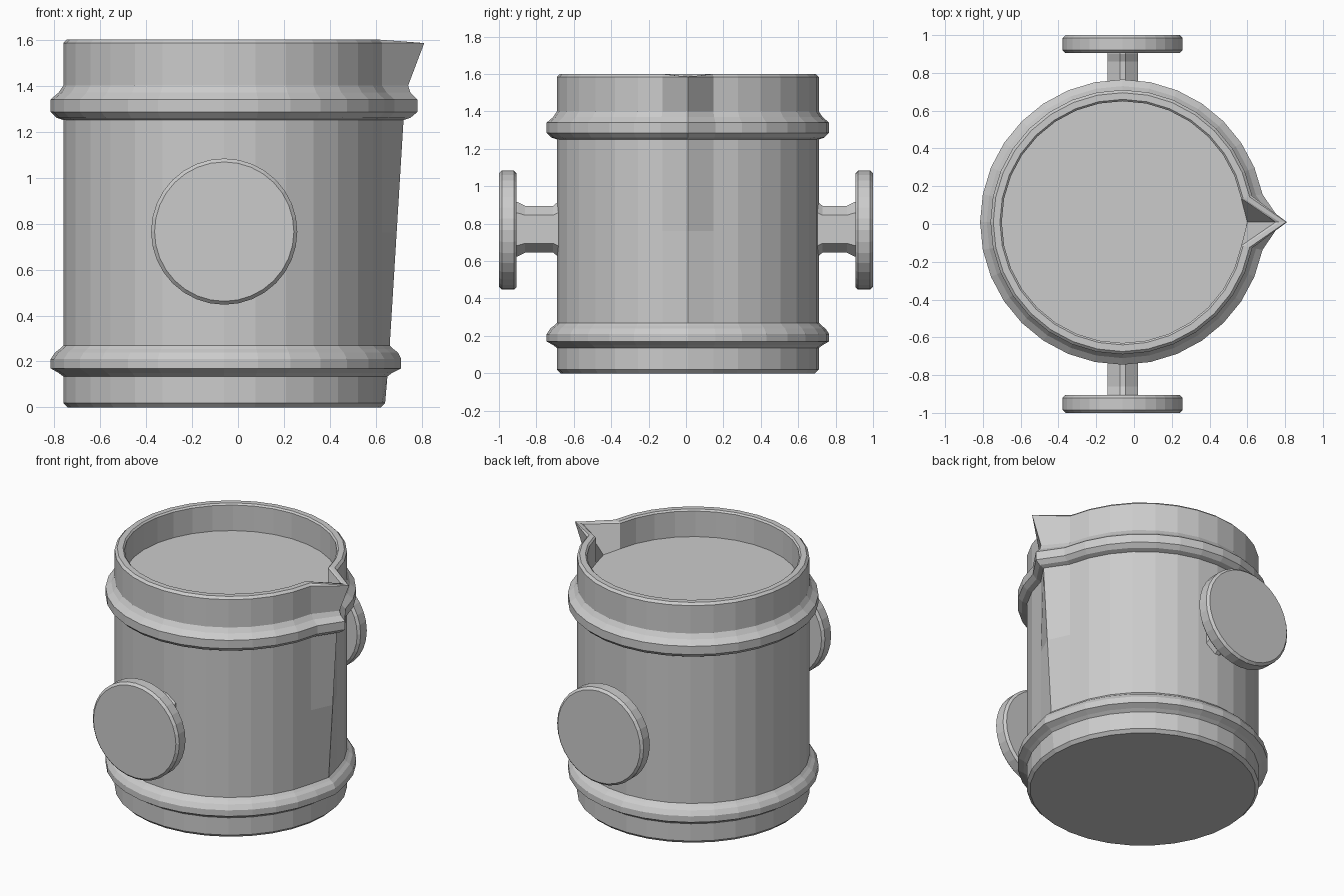
import bpy, bmesh
from math import sin, cos, pi

if "Cube" in bpy.data.objects:
    bpy.data.objects.remove(bpy.data.objects["Cube"])

CX, CY, N = -0.06, 0.01, 32


def make(name, rings):
    """Loft closed rings of points into a capped solid."""
    bm = bmesh.new()
    loops = [[bm.verts.new(p) for p in ring] for ring in rings]
    n = len(loops[0])
    for a, b in zip(loops, loops[1:]):
        for i in range(n):
            j = (i + 1) % n
            bm.faces.new((a[i], a[j], b[j], b[i]))
    bm.faces.new(loops[0][::-1])
    bm.faces.new(loops[-1])
    bmesh.ops.recalc_face_normals(bm, faces=bm.faces)
    me = bpy.data.meshes.new(name)
    bm.to_mesh(me)
    bm.free()
    ob = bpy.data.objects.new(name, me)
    bpy.context.collection.objects.link(ob)
    return ob


# Vessel: outer wall with two raised bands, rim and inner surface
# (radius, height, how far the front seam is pulled out for the spout)
profile = [
    (.68, 0, 0), (.70, .02, 0), (.70, .135, .01), (.72, .15, .01),
    (.755, .17, .015), (.755, .21, .015), (.735, .24, .02), (.715, .255, .02),
    (.70, .27, .02), (.70, .76, .05), (.70, 1.25, .08), (.73, 1.26, .08),
    (.755, 1.285, .085), (.755, 1.34, .085), (.72, 1.37, .09), (.70, 1.40, .10),
    (.70, 1.585, .17), (.685, 1.60, .18), (.65, 1.60, .18), (.64, 1.59, .17),
    (.64, 1.42, .02),
]
rings = []
for r, z, pull in profile:
    ring = []
    for i in range(N):
        a = 2 * pi * i / N
        rr = r + (pull if i == 0 else 0)
        zz = min(z, 1.585) if i == 0 else z
        ring.append((CX + rr * cos(a), CY + rr * sin(a), zz))
    rings.append(ring)
make("vessel", rings)

# Side knobs: chamfered stem with flared ends, plus a round disc
section = [(.08, .075), (.015, .125), (-.015, .125), (-.08, .075),
           (-.08, -.075), (-.015, -.125), (.015, -.125), (.08, -.075)]
for side, label in ((-1, "front"), (1, "back")):
    wall = .70 + side * CY
    stem = [[(CX + x, side * y, .77 + z * s) for x, z in section]
            for y, s in ((wall - .06, 1.2), (wall - .01, 1.2), (wall + .02, 1),
                         (.86, 1), (.90, 1.16), (.92, 1.16))]
    make(label + "_stem", stem)
    disc = [[(CX + r * cos(2 * pi * i / N), side * y, .765 + r * sin(2 * pi * i / N))
             for i in range(N)]
            for r, y in ((.303, .905), (.318, .92), (.318, .985), (.303, 1.0))]
    make(label + "_disc", disc)
